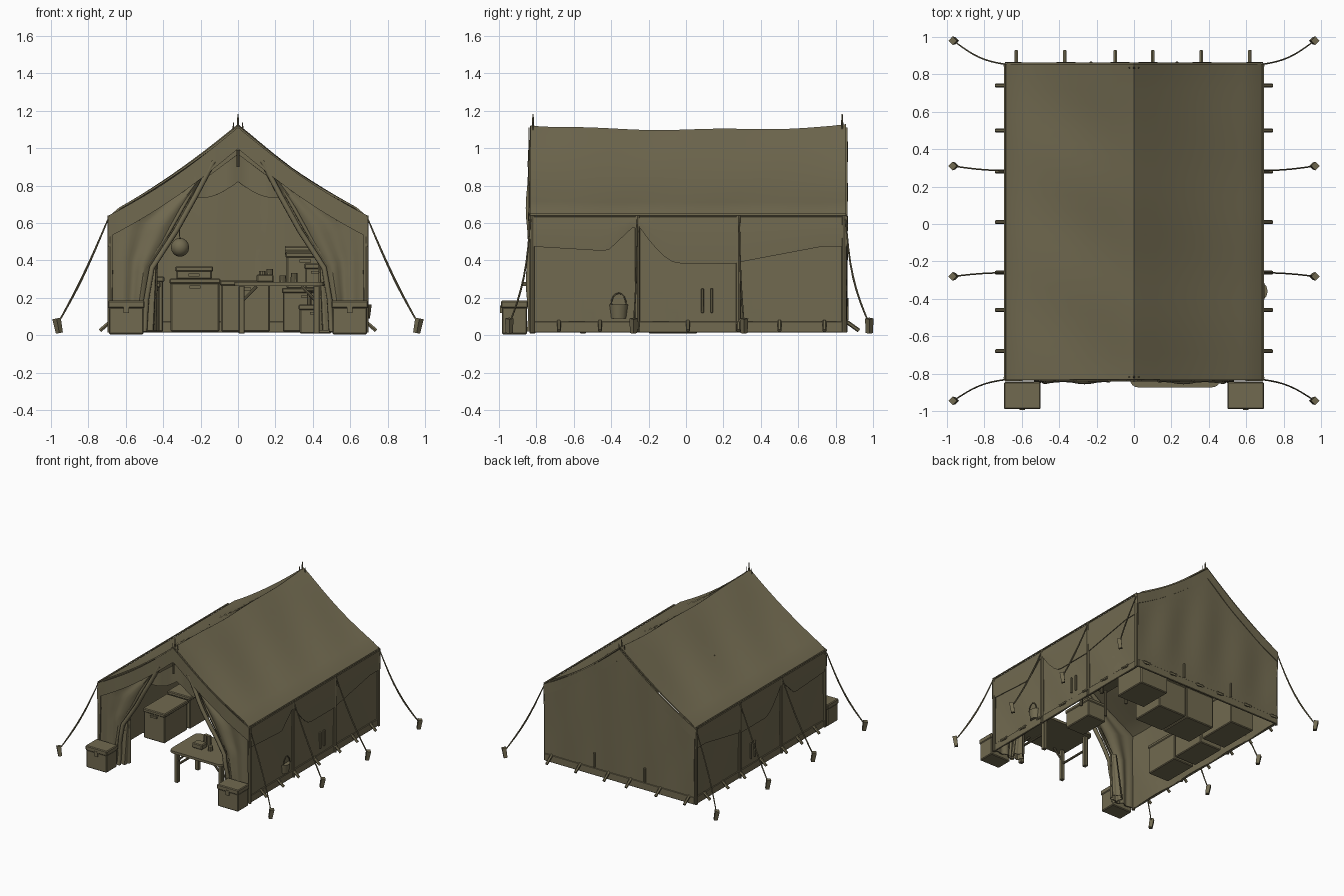
import bpy, bmesh, math
from mathutils import Vector
from math import sin, cos, pi

if "Cube" in bpy.data.objects:
    bpy.data.objects.remove(bpy.data.objects["Cube"], do_unlink=True)

canvas = bpy.data.materials.new("olive canvas")
canvas.use_nodes = True
OLIVE = (0.165, 0.143, 0.08, 1)
canvas.diffuse_color = OLIVE
canvas.node_tree.nodes["Principled BSDF"].inputs["Base Color"].default_value = OLIVE

W, FRONT, BACK = 0.685, -0.833, 0.855     # half width, end walls


def finish(name, bm, smooth=True):
    bmesh.ops.recalc_face_normals(bm, faces=bm.faces)
    me = bpy.data.meshes.new(name)
    bm.to_mesh(me)
    bm.free()
    me.materials.append(canvas)
    ob = bpy.data.objects.new(name, me)
    bpy.context.collection.objects.link(ob)
    if smooth:
        bpy.ops.object.select_all(action="DESELECT")
        ob.select_set(True)
        bpy.context.view_layer.objects.active = ob
        bpy.ops.object.shade_smooth_by_angle(angle=math.radians(35))
    return ob


def sheet(name, f, nu, nv, thick=0.008):
    """Cloth sheet from a function of u and v in 0..1."""
    bm = bmesh.new()
    g = [[bm.verts.new(f(i / nu, j / nv)) for j in range(nv + 1)] for i in range(nu + 1)]
    for i in range(nu):
        for j in range(nv):
            bm.faces.new((g[i][j], g[i + 1][j], g[i + 1][j + 1], g[i][j + 1]))
    ob = finish(name, bm)
    m = ob.modifiers.new("thickness", "SOLIDIFY")
    m.thickness, m.offset = thick, 0
    ob.modifiers.new("crisp_rim", "EDGE_SPLIT").split_angle = math.radians(50)


def box(name, x0, x1, y0, y1, z0, z1, bevel=0.006, corner=0):
    """Box with small chamfers and optional rounded upright corners."""
    bm = bmesh.new()
    bmesh.ops.create_cube(bm, size=1)
    for v in bm.verts:
        v.co = ((x0 + x1) / 2 + v.co.x * (x1 - x0), (y0 + y1) / 2 + v.co.y * (y1 - y0),
                (z0 + z1) / 2 + v.co.z * (z1 - z0))
    if corner:
        upright = [e for e in bm.edges if abs(e.verts[0].co.z - e.verts[1].co.z) > 1e-4]
        bmesh.ops.bevel(bm, geom=upright, offset=corner, segments=4, profile=0.5, affect="EDGES")
    elif bevel:
        bmesh.ops.bevel(bm, geom=bm.edges[:], offset=bevel, segments=1, affect="EDGES")
    finish(name, bm, False)


def rod(name, a, b, r, r2=None, sides=8):
    a, b = Vector(a), Vector(b)
    bm = bmesh.new()
    bmesh.ops.create_cone(bm, cap_ends=True, segments=sides, radius1=r,
                          radius2=r if r2 is None else r2, depth=(b - a).length)
    q = Vector((0, 0, 1)).rotation_difference(b - a)
    for v in bm.verts:
        v.co = q @ v.co + (a + b) / 2
    finish(name, bm)


def rope(name, pts, r):
    cu = bpy.data.curves.new(name, "CURVE")
    cu.dimensions, cu.bevel_depth, cu.bevel_resolution = "3D", r, 1
    sp = cu.splines.new("POLY")
    sp.points.add(len(pts) - 1)
    for p, c in zip(sp.points, pts):
        p.co = (*c, 1)
    cu.materials.append(canvas)
    bpy.context.collection.objects.link(bpy.data.objects.new(name, cu))


def lerp_path(pts, t):
    """Point on a polyline given as (x, z) pairs."""
    k = min(int(t * (len(pts) - 1)), len(pts) - 2)
    f = t * (len(pts) - 1) - k
    return [p + (q - p) * f for p, q in zip(pts[k], pts[k + 1])]


def roof_z(x):
    t = min(abs(x) / W, 1)
    return 1.12 - 0.47 * t - 0.03 * sin(pi * t)


def ridge_sag(y):
    t = min(max((y - FRONT) / (BACK - FRONT), 0), 1)
    return -0.025 * max(sin(pi * t), 0) ** 0.6 + 0.004 * sin(9 * y)


# Roof
def roof(u, v):
    x, y = (2 * u - 1) * 0.69, FRONT + v * (BACK - FRONT)
    t = 1 - abs(2 * u - 1)
    wave = 0.005 * sin(11 * y + 5 * x) * sin(pi * t)
    return x, y, roof_z(x) + ridge_sag(y) * t + wave - (0.02 if t == 0 else 0)


sheet("roof", roof, 24, 24, 0.01)


# Swagged valance depth along each side
def swag(y):
    if y < -0.26:
        return 0.45 + 0.025 * max(0, (-0.42 - y) / 0.41) + 0.15 * max(0, (y + 0.42) / 0.16)
    if y < 0.28:
        return 0.385 + 0.21 * max(0, (-0.05 - y) / 0.21) ** 1.5
    return 0.39 + 0.085 * min(1, (y - 0.28) / 0.45)


for s, side in ((1, "left"), (-1, "right")):
    # Side walls, valance and seams
    def wall(u, v):
        y = FRONT + u * (BACK - FRONT)
        return s * (W - 0.01 + 0.005 * sin(14 * y + 5 * v) * (1 - v * 0.5)), y, 0.02 + v * 0.62

    def valance(u, v):
        y = FRONT - 0.005 + u * (BACK - FRONT + 0.01)
        return s * (W + 0.003 + 0.003 * sin(pi * v)), y, 0.635 + v * (swag(y) - 0.635)

    sheet(side + "_wall", wall, 30, 6)
    sheet(side + "_valance", valance, 40, 3, 0.006)
    box(side + "_wall_hem", *sorted((s * 0.676, s * 0.687)), FRONT, BACK, 0.015, 0.075, 0.003)
    rope(side + "_eave_seam", [(s * 0.69, FRONT, 0.645), (s * 0.69, BACK, 0.645)], 0.006)
    for y in (FRONT + 0.01, -0.26, 0.28, BACK - 0.01):
        rod(side + "_wall_pole", (s * 0.685, y, 0.015), (s * 0.685, y, 0.64), 0.013)
    for y in (0.08, 0.13):
        box(side + "_wall_strap", *sorted((s * 0.68, s * 0.695)), y, y + 0.015, 0.12, 0.25, 0.003)

    # Side pegs
    for y in (0.74, 0.5, 0.28, 0.01, -0.26, -0.46, -0.68):
        rod(side + "_wall_peg", (s * 0.68, y, 0.075), (s * 0.738, y, 0.025), 0.011, sides=6)

    # Guy ropes and ground stakes, corner ropes bowed by slack
    for y0, y1 in ((FRONT, -0.945), (-0.26, -0.28), (0.285, 0.31), (BACK, 0.98)):
        a, b = Vector((s * 0.695, y0, 0.62)), Vector((s * 0.965, y1, 0.06))
        for off in (0, 0.012):
            slack = Vector((0, (y1 - y0) * 0.2, 0.02 + off))
            rope(side + "_guy_rope", [a.lerp(b, k / 8) - slack * sin(pi * k / 8) for k in range(9)], 0.004)
        rod(side + "_stake", (s * 0.955, y1, 0.012), (s * 0.97, y1, 0.09), 0.019, 0.023, 4)

    # Front door panel pulled aside in folds
    edge = [(0.5, 0.02), (0.49, 0.19), (0.46, 0.36), (0.33, 0.56), (0.23, 0.74), (0.13, 0.93)]
    outer = [(0.68, 0.02), (0.68, 0.23), (0.68, 0.44), (0.68, 0.64), (0.38, 0.81), (0.13, 0.985)]

    def door(u, v):
        p, q = lerp_path(outer, v), lerp_path(edge, v)
        x, z = p[0] + (q[0] - p[0]) * u, p[1] + (q[1] - p[1]) * u
        return s * x, FRONT + 0.015 + 0.018 * sin(u * 13 + v * 2) * u, z

    sheet(side + "_door_panel", door, 16, 20)
    for k, r in ((0, 0.016), (0.035, 0.011)):
        pts = [lerp_path(edge, t / 15) for t in range(16)]
        rope(side + "_door_roll", [(s * (x + k), FRONT - 0.002 + k / 2 + 0.006 * sin(i), z)
                                   for i, (x, z) in enumerate(pts)], r)

    # Bundle of gathered cloth hanging inside the door edge
    def gather(u, v):
        r = (0.042 - 0.02 * v) * (1 + 0.18 * sin(u * 10 * pi))
        return s * (0.485 - 0.03 * v + r * cos(2 * pi * u)), FRONT + 0.05 + r * sin(2 * pi * u), 0.025 + v * 0.36

    sheet(side + "_door_gather", gather, 40, 5, 0.004)

    # Trim band beneath the roof edge at both ends
    for end, y, d in (("front", FRONT - 0.006, 0.115), ("back", BACK + 0.006, 0.085)):
        def trim(u, v):
            x = 0.69 * u
            return s * x, y + 0.002 * sin(15 * u) * v, roof_z(x) - 0.008 - v * d
        sheet(end + "_" + side + "_trim", trim, 12, 2, 0.006)

    # Supply crates beside the entrance
    x0, x1 = sorted((s * 0.505, s * 0.69))
    box(side + "_front_crate", x0, x1, -0.985, -0.85, 0.005, 0.15)
    box(side + "_front_crate_lid", x0 - 0.005, x1 + 0.005, -0.99, -0.845, 0.145, 0.185)
    box(side + "_crate_latch", (x0 + x1) / 2 - 0.015, (x0 + x1) / 2 + 0.015, -0.994, -0.98, 0.12, 0.16, 0)


# Back wall
def back_wall(u, v):
    x = (2 * u - 1) * 0.68
    top = roof_z(x) - 0.01
    return x, BACK + 0.006 * sin(17 * x + 2 * v) * sin(pi * v), 0.02 + v * (top - 0.02)


sheet("back_wall", back_wall, 28, 10)
box("back_wall_hem", -0.68, 0.68, BACK - 0.006, BACK + 0.008, 0.015, 0.075, 0.003)
for x in (-0.63, -0.37, -0.1, 0.1, 0.36, 0.62):
    rod("back_peg", (x, BACK, 0.075), (x, 0.925, 0.025), 0.011, sides=6)
for x in (-0.23, 0.23):
    box("back_strap", x - 0.008, x + 0.008, BACK, BACK + 0.014, 0.08, 0.2, 0.003)


# Scalloped curtain over the doorway
def scallop(u, v):
    x = -0.3 + 0.6 * u
    top = 0.97 - abs(x) * 0.75
    low = 0.82 - 0.085 * abs(sin(pi * x / 0.38))
    return x, FRONT + 0.04 + 0.008 * sin(30 * x), top + v * (min(low, top - 0.004) - top)


sheet("door_scallop", scallop, 30, 4)

# Ridge pole, finials and door toggle
for y in (FRONT + 0.015, BACK - 0.02):
    rod("ridge_finial", (0, y, 1.1), (0, y, 1.182), 0.008, 0.003)
    for x in (-0.025, 0.025):
        rod("finial_prong", (x, y, 1.08), (x, y, 1.14), 0.005, 0.002)
rod("ridge_pole", (0, FRONT + 0.02, 1.07), (0, BACK - 0.02, 1.07), 0.012)
rod("door_toggle", (0, FRONT - 0.004, 0.9), (0, FRONT - 0.004, 0.99), 0.007)

# Table at the entrance
box("table_top", -0.02, 0.46, -0.873, -0.5, 0.264, 0.284, corner=0.04)
for x in (0.02, 0.42):
    for y in (-0.82, -0.55):
        box("table_leg", x - 0.016, x + 0.016, y - 0.016, y + 0.016, 0.01, 0.265, 0.003)
    rod("table_brace", (x, -0.82, 0.15), (x, -0.55, 0.15), 0.009)
    sx = 1 if x < 0.2 else -1
    rod("table_corner_brace", (x, -0.82, 0.18), (x + sx * 0.08, -0.82, 0.262), 0.008)
box("table_tin", 0.1, 0.19, -0.74, -0.67, 0.284, 0.325)
for x, y, h in ((0.13, -0.6, 0.06), (0.17, -0.62, 0.07), (0.24, -0.7, 0.035), (0.3, -0.62, 0.05)):
    rod("table_cup", (x, y, 0.284), (x, y, 0.284 + h), 0.02, 0.018, 10)

# Cabinets and chests (x, y and z ranges)
for name, *r in (
        ("cabinet", -0.36, -0.1, 0.22, 0.5, 0.02, 0.3),
        ("cabinet", -0.09, 0.17, 0.22, 0.5, 0.02, 0.29),
        ("corner_chest", 0.24, 0.5, 0.4, 0.68, 0.02, 0.25),
        ("radio_set", -0.33, -0.14, 0.26, 0.42, 0.3, 0.365),
        ("wall_chest", -0.62, -0.43, -0.34, -0.04, 0.02, 0.26),
        ("wall_chest", -0.62, -0.42, -0.02, 0.28, 0.02, 0.28),
        ("wall_trunk", -0.62, -0.4, 0.32, 0.66, 0.02, 0.31),
        ("shelf_chest", 0.33, 0.5, -0.2, 0.06, 0.01, 0.16),
        ("shelf_box", 0.36, 0.48, 0.1, 0.3, 0.25, 0.38),
        ("shelf_stack", 0.26, 0.46, 0.44, 0.64, 0.25, 0.44)):
    box(name, *r)
    mid = (r[0] + r[1]) / 2
    box(name + "_lid", r[0] - 0.006, r[1] + 0.006, r[2] - 0.006, r[3] + 0.006, r[5] - 0.025, r[5] + 0.004)
    box(name + "_handle", mid - 0.03, mid + 0.03, r[2] - 0.012, r[2], r[5] - 0.05, r[5] - 0.035, 0)
box("side_shelf", 0.35, 0.64, 0.08, 0.68, 0.235, 0.255)
for x in (0.38, 0.62):
    for y in (0.12, 0.36):
        rod("shelf_leg", (x, y, 0.02), (x, y, 0.24), 0.012)
for k in range(3):
    rod("bedroll", (0.25, 0.48 + 0.06 * k, 0.455), (0.43, 0.48 + 0.06 * k, 0.455), 0.024, sides=10)

# Hanging lantern
bm = bmesh.new()
bmesh.ops.create_uvsphere(bm, u_segments=14, v_segments=8, radius=0.05)
for v in bm.verts:
    v.co += Vector((-0.31, 0.1, 0.47))
finish("lantern", bm)
rope("lantern_cord", [(-0.31, 0.1, 0.5), (-0.33, 0.1, 0.86)], 0.003)

# Pail tucked against the left wall
rod("pail", (0.66, -0.36, 0.09), (0.66, -0.36, 0.165), 0.045, 0.055, 12)
rope("pail_handle", [(0.695, -0.36 + 0.04 * cos(pi * k / 8), 0.165 + 0.06 * sin(pi * k / 8)) for k in range(9)], 0.004)
